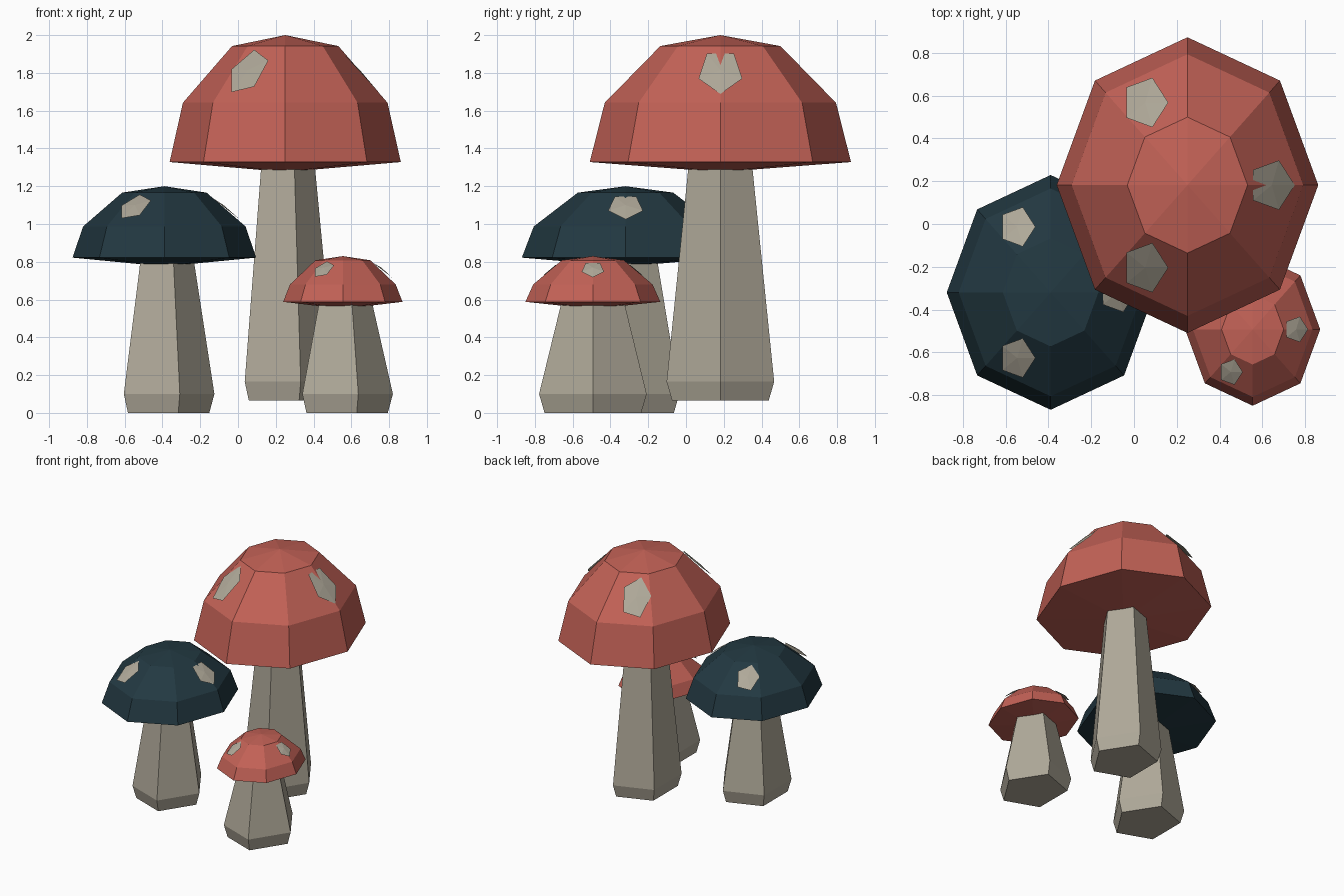
import bpy
import bmesh
from math import cos, sin, tau

cube = bpy.data.objects.get("Cube")
if cube:
    bpy.data.objects.remove(cube, do_unlink=True)

STRETCH = 1.13  # every part is slightly longer in y than in x


def material(name, rgb):
    mat = bpy.data.materials.new(name)
    mat.use_nodes = True
    mat.diffuse_color = (*rgb, 1)
    bsdf = next(n for n in mat.node_tree.nodes if n.type == "BSDF_PRINCIPLED")
    bsdf.inputs["Base Color"].default_value = (*rgb, 1)
    return mat


RED = material("warm red", (0.54, 0.12, 0.093))
TEAL = material("dark teal", (0.016, 0.04, 0.053))
CREAM = material("cream", (0.43, 0.395, 0.318))


def finish(bm, name, mat):
    bmesh.ops.recalc_face_normals(bm, faces=bm.faces)
    mesh = bpy.data.meshes.new(name)
    bm.to_mesh(mesh)
    bm.free()
    mesh.materials.append(mat)
    obj = bpy.data.objects.new(name, mesh)
    bpy.context.collection.objects.link(obj)


def lathe(name, center, sides, profile, mat):
    """Stack flat-sided rings of (radius, z); radius 0 closes to a point."""
    bm = bmesh.new()
    cx, cy = center
    rings = []
    for r, z in profile:
        count = sides if r else 1
        rings.append([bm.verts.new((cx + r * cos(tau * i / sides),
                                    cy + STRETCH * r * sin(tau * i / sides), z))
                      for i in range(count)])
    for low, high in zip(rings, rings[1:]):
        for i in range(sides):
            j = (i + 1) % sides
            quad = [low[i % len(low)], low[j % len(low)],
                    high[j % len(high)], high[i % len(high)]]
            bm.faces.new(list(dict.fromkeys(quad)))
    for ring in (rings[0], rings[-1]):
        if len(ring) > 1:
            bm.faces.new(ring)
    finish(bm, name, mat)


def spot(name, center, angle, distance, radius, z, slope):
    """Five-sided plate lying on the sloping cap, its middle slightly raised."""
    bm = bmesh.new()
    dx, dy = cos(angle), sin(angle)

    def point(u, v, lift=0):
        return bm.verts.new((center[0] + dx * distance + u,
                             center[1] + STRETCH * (dy * distance + v),
                             z - slope * (u * dx + v * dy) + lift))

    rim = [point(radius * cos(tau * i / 5), radius * sin(tau * i / 5)) for i in range(5)]
    middle = point(0, 0, 0.009)
    for i in range(5):
        bm.faces.new((rim[i], rim[(i + 1) % 5], middle))
    bm.faces.new(rim[::-1])
    finish(bm, name, CREAM)


def mushroom(name, center, base, cap_radius, heights, cap_mat):
    under, rim, mid, shoulder, top = heights
    # Tapered five-sided stem with a bevelled foot
    lathe(name + "_stem", center, 5,
          [(0.238, base), (0.265, base + 0.1), (0.158, under + 0.02)], CREAM)
    # Eight-sided domed cap
    lathe(name + "_cap", center, 8,
          [(0, under), (cap_radius, rim), (cap_radius * 0.885, mid),
           (cap_radius * 0.46, shoulder), (0, top)], cap_mat)
    # Three spots spaced evenly around the cap
    rise = top - rim
    for i in range(3):
        spot(f"{name}_spot_{i + 1}", center, tau * i / 3, cap_radius * 0.645,
             cap_radius * 0.176, rim + rise * 0.712, rise / cap_radius)


mushroom("tall_mushroom", (0.25, 0.182), 0.065, 0.612,
         (1.275, 1.328, 1.642, 1.942, 2.0), RED)
mushroom("middle_mushroom", (-0.39, -0.32), 0, 0.486,
         (0.775, 0.822, 0.987, 1.166, 1.2), TEAL)
mushroom("small_mushroom", (0.555, -0.493), 0, 0.316,
         (0.55, 0.588, 0.68, 0.808, 0.83), RED)
